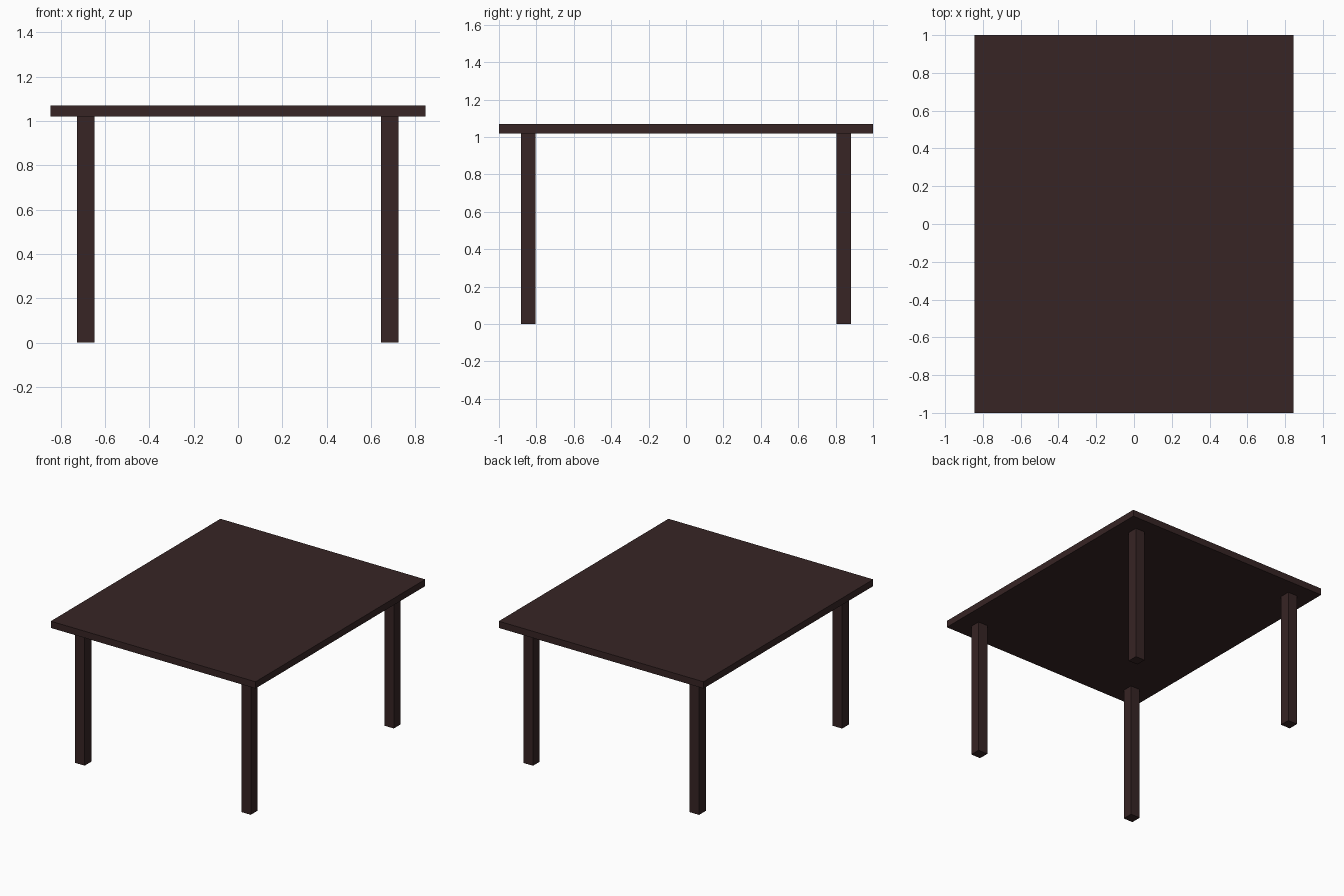
import bpy

if "Cube" in bpy.data.objects:
    bpy.data.objects.remove(bpy.data.objects["Cube"])

# Single dark brown wood colour
wood = bpy.data.materials.new("dark_brown_wood")
wood.diffuse_color = (0.038, 0.018, 0.018, 1.0)
wood.use_nodes = True
wood.node_tree.nodes["Principled BSDF"].inputs["Base Color"].default_value = wood.diffuse_color


def box(name, x, y, z, sx, sy, sz):
    bpy.ops.mesh.primitive_cube_add(size=1, location=(x, y, z))
    ob = bpy.context.object
    ob.name = name
    ob.scale = (sx, sy, sz)
    bpy.ops.object.transform_apply(location=False, rotation=False, scale=True)
    ob.data.materials.append(wood)
    return ob


TOP, UNDER, LEG = 1.07, 1.02, 0.078

# Table top slab
box("table_top", 0, 0, (TOP + UNDER) / 2, 1.69, 2.0, TOP - UNDER)

# Four square legs, set in from the corners
for side, x in (("left", -0.687), ("right", 0.684)):
    for end, y in (("front", -0.843), ("back", 0.843)):
        box(f"{end}_{side}_leg", x, y, UNDER / 2, LEG, LEG, UNDER)
